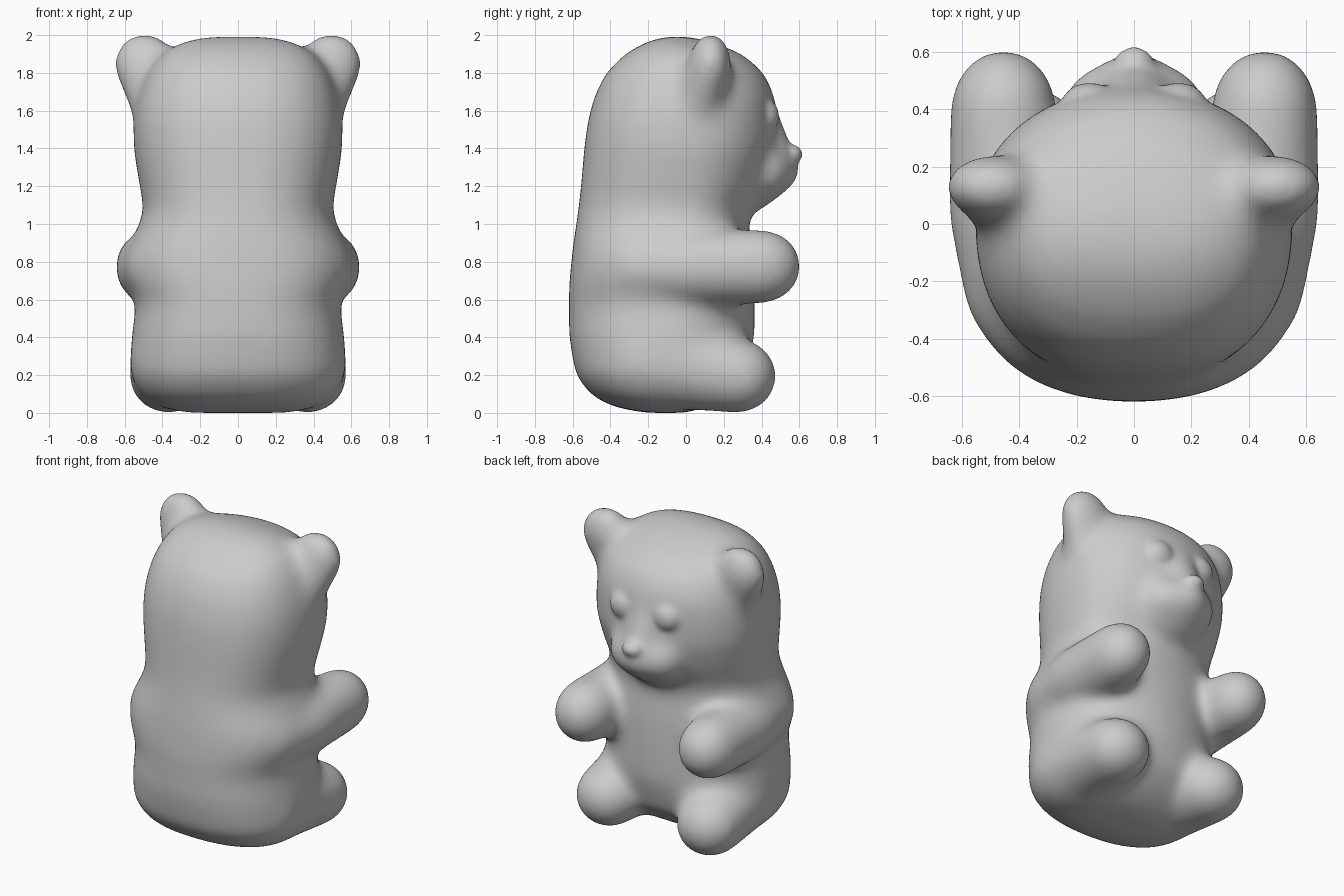
import bpy, bmesh
from math import sin, cos, pi, copysign
from mathutils import Matrix

if "Cube" in bpy.data.objects:
    bpy.data.objects.remove(bpy.data.objects["Cube"])


def loft(bm, rings, n=64):
    """Skin egg-shaped rings: z, back y, front y, half width, widest y."""
    loops = []
    for z, back, front, w, yc in rings:
        loop = []
        for i in range(n):
            a = 2 * pi * i / n
            s, c = sin(a), cos(a)
            e = 2 / (2.1 if s > 0 else 2.4)
            depth = front - yc if s > 0 else yc - back
            loop.append(bm.verts.new((w * copysign(abs(c) ** e, c),
                                      yc + depth * copysign(abs(s) ** e, s), z)))
        loops.append(loop)
    for a, b in zip(loops, loops[1:]):
        for i in range(n):
            j = (i + 1) % n
            bm.faces.new((a[i], a[j], b[j], b[i]))
    bm.faces.new(loops[0][::-1])
    bm.faces.new(loops[-1])


def blob(bm, loc, size):
    m = Matrix.Translation(loc) @ Matrix.Diagonal((*size, 1))
    bmesh.ops.create_uvsphere(bm, u_segments=32, v_segments=20, radius=1, matrix=m)


def capsule(bm, *balls):
    """Rounded limb: hull around each neighbouring pair of ellipsoids."""
    for (p, r), (q, s) in zip(balls, balls[1:]):
        part = bmesh.new()
        blob(part, p, r)
        blob(part, q, s)
        hull = bmesh.ops.convex_hull(part, input=part.verts)
        junk = [v for v in hull["geom_interior"] if isinstance(v, bmesh.types.BMVert)]
        bmesh.ops.delete(part, geom=junk, context='VERTS')
        me = bpy.data.meshes.new("limb")
        part.to_mesh(me)
        part.free()
        bm.from_mesh(me)
        bpy.data.meshes.remove(me)


def make(name, bm):
    me = bpy.data.meshes.new(name)
    bm.to_mesh(me)
    bm.free()
    ob = bpy.data.objects.new(name, me)
    bpy.context.collection.objects.link(ob)
    return ob


def select(*obs):
    bpy.ops.object.select_all(action='DESELECT')
    for o in obs:
        o.select_set(True)
    bpy.context.view_layer.objects.active = obs[0]


def melt(ob, voxel, iterations):
    """Fuse overlapping parts and soften the creases."""
    r = ob.modifiers.new("Fuse", 'REMESH')
    r.mode, r.voxel_size = 'VOXEL', voxel
    s = ob.modifiers.new("Soften", 'SMOOTH')
    s.factor, s.iterations = 0.5, iterations
    select(ob)
    bpy.ops.object.convert(target='MESH')


# Torso and head
bm = bmesh.new()
loft(bm, [
    (0.0, -0.22, 0.02, 0.28, -0.10), (0.03, -0.38, 0.10, 0.42, -0.10),
    (0.09, -0.50, 0.20, 0.51, -0.10), (0.20, -0.585, 0.31, 0.575, -0.10),
    (0.40, -0.62, 0.365, 0.565, -0.09), (0.58, -0.62, 0.365, 0.54, -0.08),
    (0.68, -0.62, 0.36, 0.58, -0.10), (0.78, -0.61, 0.355, 0.60, -0.10),
    (0.88, -0.60, 0.345, 0.58, -0.08), (0.98, -0.585, 0.33, 0.53, -0.04),
    (1.08, -0.57, 0.34, 0.50, -0.01), (1.22, -0.555, 0.42, 0.525, 0.0),
    (1.40, -0.54, 0.475, 0.555, 0.02), (1.55, -0.52, 0.475, 0.555, 0.02),
    (1.68, -0.485, 0.47, 0.53, 0.02), (1.80, -0.425, 0.415, 0.485, 0.01),
    (1.90, -0.325, 0.30, 0.41, -0.02), (1.96, -0.22, 0.15, 0.31, -0.04),
    (1.993, -0.12, 0.02, 0.18, -0.05)])

for s in (-1, 1):
    # Arms
    capsule(bm, ((s * .38, -.24, .77), (.215, .20, .19)),
            ((s * .44, .04, .77), (.21, .20, .205)),
            ((s * .455, .40, .775), (.19, .215, .20)))
    # Legs
    capsule(bm, ((s * .33, -.22, .29), (.24, .22, .26)),
            ((s * .37, .28, .195), (.21, .205, .20)))
    # Ears
    capsule(bm, ((s * .495, .13, 1.85), (.17, .115, .17)),
            ((s * .43, .06, 1.62), (.14, .13, .13)))
    # Cheeks
    blob(bm, (s * .10, .42, 1.28), (.15, .135, .14))
# Muzzle and bridge
capsule(bm, ((0, .34, 1.28), (.27, .17, .22)), ((0, .44, 1.29), (.17, .17, .14)))
capsule(bm, ((0, .37, 1.60), (.13, .11, .12)), ((0, .46, 1.36), (.12, .12, .10)))
bear = make("bear_body", bm)
melt(bear, 0.02, 60)

# Eyes and nose
bm = bmesh.new()
for s in (-1, 1):
    blob(bm, (s * .155, .415, 1.57), (.10, .08, .095))
blob(bm, (0, .565, 1.37), (.07, .055, .05))
face = make("eyes_and_nose", bm)
select(bear, face)
bpy.ops.object.join()
melt(bear, 0.015, 14)
bpy.ops.object.shade_smooth()
